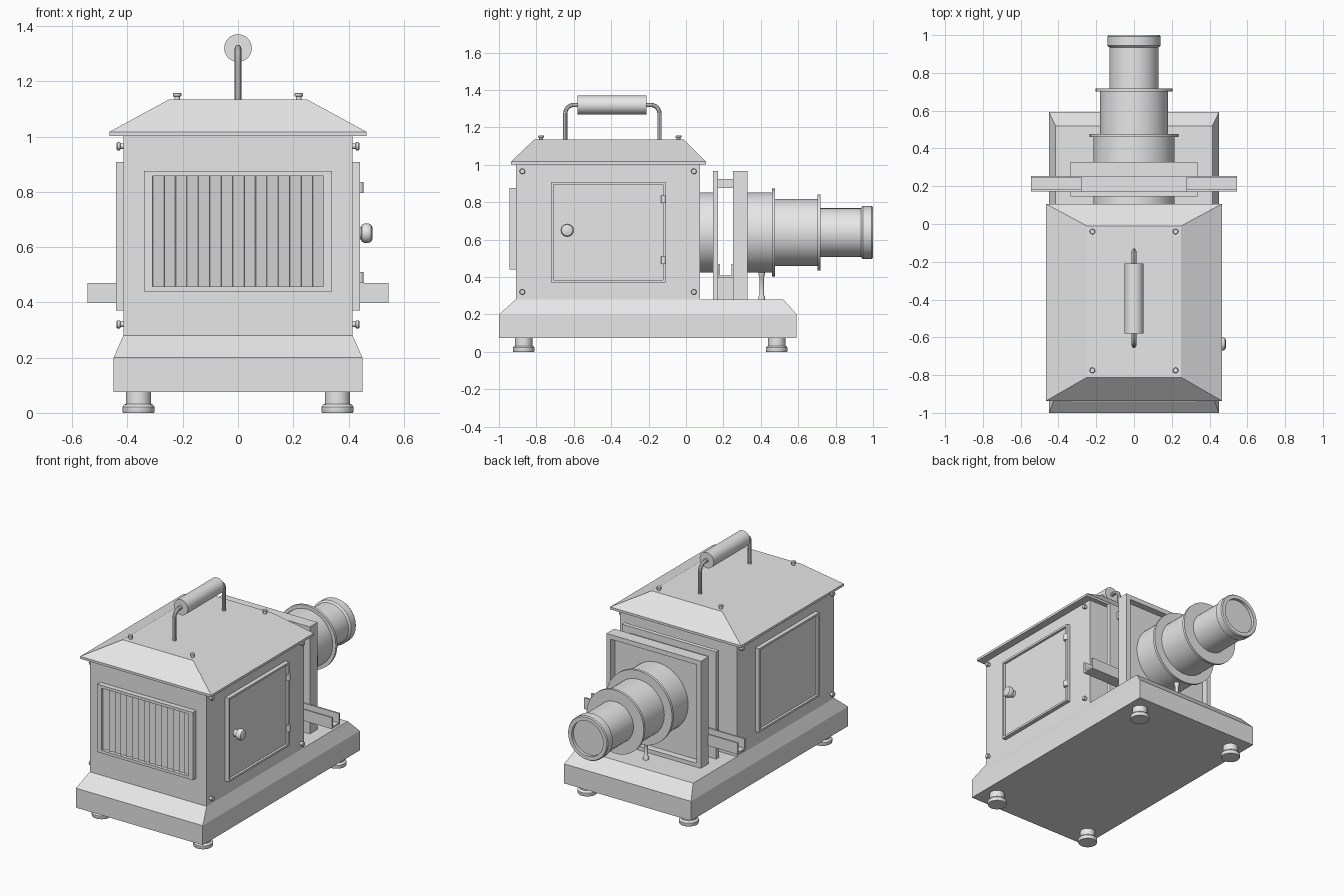
import bpy, bmesh, math
from mathutils import Matrix, Vector

cube = bpy.data.objects.get("Cube")
if cube:
    bpy.data.objects.remove(cube, do_unlink=True)

grey = bpy.data.materials.new("plain grey")
grey.use_nodes = True
grey.diffuse_color = (0.8, 0.8, 0.8, 1)
grey.node_tree.nodes["Principled BSDF"].inputs["Base Color"].default_value = (0.8, 0.8, 0.8, 1)


def finish(bm, name, smooth=False):
    bmesh.ops.recalc_face_normals(bm, faces=bm.faces)
    mesh = bpy.data.meshes.new(name)
    bm.to_mesh(mesh)
    bm.free()
    mesh.materials.append(grey)
    obj = bpy.data.objects.new(name, mesh)
    bpy.context.collection.objects.link(obj)
    if smooth:
        bpy.ops.object.select_all(action="DESELECT")
        obj.select_set(True)
        bpy.context.view_layer.objects.active = obj
        bpy.ops.object.shade_smooth_by_angle(angle=math.radians(35))
    return obj


def loft(name, layers):
    """Stack of rectangles, each (half width, y front, y back, z)."""
    bm = bmesh.new()
    rings = [[bm.verts.new(p) for p in ((-w, a, z), (w, a, z), (w, b, z), (-w, b, z))]
             for w, a, b, z in layers]
    bm.faces.new(rings[0])
    bm.faces.new(rings[-1])
    for low, high in zip(rings, rings[1:]):
        for i in range(4):
            j = (i + 1) % 4
            bm.faces.new((low[i], low[j], high[j], high[i]))
    return finish(bm, name)


def add_box(bm, x0, x1, y0, y1, z0, z1):
    size = Matrix.Diagonal((x1 - x0, y1 - y0, z1 - z0, 1))
    centre = Matrix.Translation(((x0 + x1) / 2, (y0 + y1) / 2, (z0 + z1) / 2))
    bmesh.ops.create_cube(bm, size=1, matrix=centre @ size)


def boxes(name, *items):
    bm = bmesh.new()
    for item in items:
        add_box(bm, *item)
    return finish(bm, name)


def lathe(name, origin, axis, profile, segments=32):
    """Turn (radius, height) pairs about an axis through the origin point."""
    bm = bmesh.new()
    turn = Vector((0, 0, 1)).rotation_difference(Vector(axis)).to_matrix().to_4x4()
    place = Matrix.Translation(origin) @ turn
    rings = []
    for r, h in profile:
        angles = [math.tau * i / segments for i in range(segments)]
        rings.append([bm.verts.new(place @ Vector((r * math.cos(a), r * math.sin(a), h)))
                      for a in angles])
    bm.faces.new(rings[0])
    bm.faces.new(rings[-1])
    for low, high in zip(rings, rings[1:]):
        for i in range(segments):
            j = (i + 1) % segments
            bm.faces.new((low[i], low[j], high[j], high[i]))
    return finish(bm, name, True)


# Plinth, housing and roof
loft("base", [(0.45, -1, 0.592, 0.075), (0.45, -1, 0.592, 0.2), (0.415, -0.91, 0.52, 0.28)])
loft("housing", [(0.415, -0.91, 0.076, 0.27), (0.415, -0.91, 0.076, 1.005)])
loft("roof", [(0.465, -0.936, 0.106, 1.002), (0.465, -0.936, 0.106, 1.017),
              (0.25, -0.812, -0.01, 1.134)])

# Turned feet
foot = [(0.056, 0), (0.058, 0.005), (0.058, 0.022), (0.052, 0.03), (0.046, 0.032), (0.046, 0.08)]
for side in (-1, 1):
    for y in (-0.868, 0.485):
        lathe("foot", (side * 0.36, y, 0), (0, 0, 1), foot)

# Small bolts on the roof and the side walls
bolt = [(0.010, -0.005), (0.010, 0.010), (0.015, 0.012), (0.015, 0.021), (0.012, 0.024)]
for side in (-1, 1):
    for y in (-0.775, -0.04):
        lathe("roof_bolt", (side * 0.22, y, 1.134), (0, 0, 1), bolt, 12)
    for y in (-0.875, 0.042):
        for z in (0.32, 0.965):
            lathe("side_bolt", (side * 0.415, y, z), (side, 0, 0), bolt, 12)

# Carrying handle: bent rod and round grip
path = [(0, -0.645, 1.12)]
bend, top = 0.045, 1.32
for centre_y, start in ((-0.645 + bend, 180), (-0.142 - bend, 90)):
    for i in range(7):
        a = math.radians(start - 15 * i)
        path.append((0, centre_y + bend * math.cos(a), top - bend + bend * math.sin(a)))
path.append((0, -0.142, 1.12))
curve = bpy.data.curves.new("handle_rod", "CURVE")
curve.dimensions = "3D"
curve.bevel_depth = 0.012
curve.bevel_resolution = 3
curve.use_fill_caps = True
spline = curve.splines.new("POLY")
spline.points.add(len(path) - 1)
for point, co in zip(spline.points, path):
    point.co = (*co, 1)
curve.materials.append(grey)
rod = bpy.data.objects.new("handle_rod", curve)
bpy.context.collection.objects.link(rod)
bpy.ops.object.select_all(action="DESELECT")
rod.select_set(True)
bpy.context.view_layer.objects.active = rod
bpy.ops.object.convert(target="MESH")
bpy.ops.object.shade_smooth_by_angle(angle=math.radians(35))
lathe("handle_grip", (0, -0.58, top), (0, 1, 0), [(0.05, 0), (0.05, 0.37)])

# Front vent: frame and tilted upright slats
vent_y = (-0.943, -0.905)
boxes("vent_frame",
      (-0.34, -0.31, *vent_y, 0.44, 0.875), (0.31, 0.34, *vent_y, 0.44, 0.875),
      (-0.31, 0.31, *vent_y, 0.44, 0.458), (-0.31, 0.31, *vent_y, 0.857, 0.875))
bm = bmesh.new()
count = 15
pitch = 0.62 / count
for i in range(count):
    place = Matrix.Translation((-0.31 + pitch * (i + 0.5), -0.918, 0.6575))
    tilt = Matrix.Rotation(math.radians(20), 4, "Z")
    bmesh.ops.create_cube(bm, size=1,
                          matrix=place @ tilt @ Matrix.Diagonal((pitch, 0.006, 0.4, 1)))
finish(bm, "vent_slats")

# Side doors: sunk panel inside a thin raised rim
y0, y1, z0, z1, rim = -0.722, -0.11, 0.37, 0.908, 0.013
for side, name in ((1, "left_door"), (-1, "right_door")):
    inner, face, edge = [side * x for x in (0.41, 0.426, 0.441)]
    span = sorted((inner, edge))
    boxes(name, (*sorted((inner, face)), y0 + rim, y1 - rim, z0 + rim, z1 - rim),
          (*span, y0, y0 + rim, z0, z1), (*span, y1 - rim, y1, z0, z1),
          (*span, y0 + rim, y1 - rim, z0, z0 + rim), (*span, y0 + rim, y1 - rim, z1 - rim, z1))
lathe("door_knob", (0.42, -0.635, 0.65), (1, 0, 0),
      [(0.022, 0), (0.022, 0.025), (0.03, 0.028), (0.035, 0.037),
       (0.035, 0.052), (0.03, 0.062), (0.022, 0.066)])
for z in (0.49, 0.815):
    lathe("door_hinge", (0.441, -0.12, z - 0.02), (0, 0, 1), [(0.014, 0), (0.014, 0.04)], 12)

# Slide holder: rear plate, rimmed front plate and the bridges between them
boxes("inner_plate", (-0.335, 0.335, 0.145, 0.172, 0.275, 0.967))
half, low, high, rim = 0.335, 0.275, 0.967, 0.03
boxes("outer_plate", (-half, half, 0.25, 0.285, low, high),
      (-half, rim - half, 0.285, 0.328, low, high), (half - rim, half, 0.285, 0.328, low, high),
      (rim - half, half - rim, 0.285, 0.328, low, low + rim),
      (rim - half, half - rim, 0.285, 0.328, high - rim, high))
boxes("plate_bridges", (-0.28, 0.28, 0.17, 0.252, 0.876, 0.925),
      (-0.28, 0.28, 0.17, 0.252, 0.275, 0.397))

# Slide channel: open trough sticking out on both sides
boxes("slide_channel", (-0.545, 0.545, 0.178, 0.252, 0.397, 0.409),
      (-0.545, 0.545, 0.173, 0.183, 0.397, 0.47), (-0.545, 0.545, 0.244, 0.254, 0.397, 0.47))

# Lens barrel, stepped down towards the tip with a sunk glass
lens_z = 0.638
lathe("lens_collar", (0, 0, lens_z), (0, 1, 0), [(0.215, 0.07), (0.215, 0.15)], 48)
lathe("lens_barrel", (0, 0, lens_z), (0, 1, 0),
      [(0.215, 0.28), (0.215, 0.46), (0.235, 0.46), (0.235, 0.477), (0.18, 0.477),
       (0.18, 0.702), (0.203, 0.702), (0.203, 0.718), (0.13, 0.718), (0.13, 0.935),
       (0.141, 0.945), (0.141, 0.993), (0.136, 1.0), (0.112, 1.0), (0.112, 0.98)], 48)

# Barrel support post
lathe("lens_post", (0, 0.405, 0.275), (0, 0, 1),
      [(0.018, 0), (0.018, 0.02), (0.011, 0.03), (0.011, 0.125), (0.018, 0.135), (0.018, 0.155)], 16)
